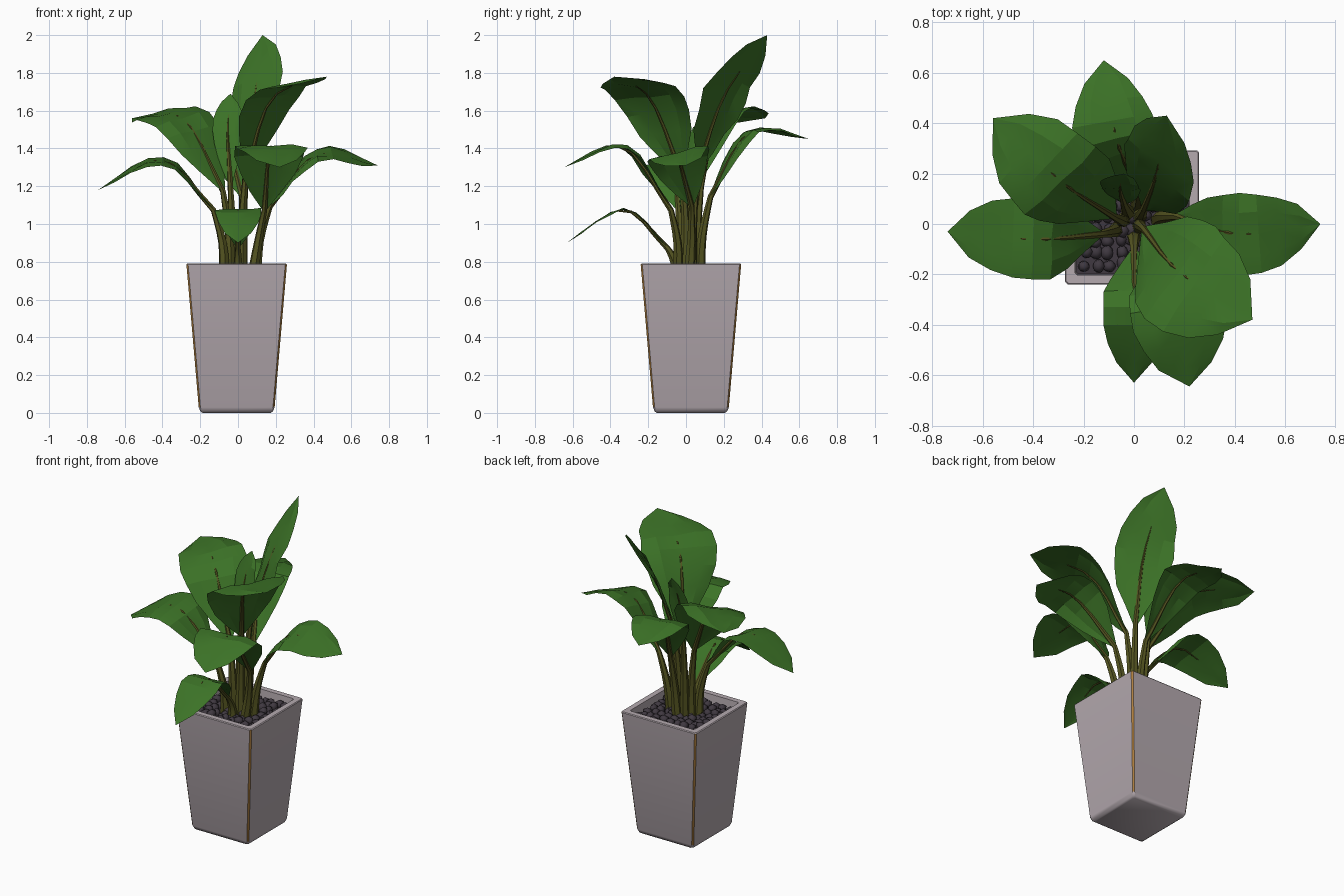
import bpy, bmesh, math, random
from mathutils import Vector

random.seed(4)
if "Cube" in bpy.data.objects:
    bpy.data.objects.remove(bpy.data.objects["Cube"])


def material(name, rgb):
    m = bpy.data.materials.new(name)
    m.use_nodes = True
    m.diffuse_color = (*rgb, 1)
    bsdf = next(n for n in m.node_tree.nodes if n.type == 'BSDF_PRINCIPLED')
    bsdf.inputs["Base Color"].default_value = (*rgb, 1)
    return m


GREEN = material("leaf green", (0.045, 0.17, 0.02))
OLIVE = material("stem olive", (0.09, 0.09, 0.015))
STONE = material("pot stone", (0.46, 0.40, 0.43))
TAN = material("edge tan", (0.42, 0.21, 0.05))
CHARCOAL = material("pebble charcoal", (0.05, 0.04, 0.052))


def make(name, bm, mats, angle):
    bmesh.ops.recalc_face_normals(bm, faces=bm.faces)
    mesh = bpy.data.meshes.new(name)
    bm.to_mesh(mesh)
    bm.free()
    for m in mats:
        mesh.materials.append(m)
    ob = bpy.data.objects.new(name, mesh)
    bpy.context.collection.objects.link(ob)
    bpy.ops.object.select_all(action='DESELECT')
    ob.select_set(True)
    bpy.context.view_layer.objects.active = ob
    bpy.ops.object.shade_smooth_by_angle(angle=math.radians(angle))


def spline(pts, t):
    """Point on a smooth curve through evenly timed pts."""
    p = [2 * pts[0] - pts[1], *pts, 2 * pts[-1] - pts[-2]]
    s = t * (len(pts) - 1)
    i = min(int(s), len(pts) - 2)
    f = s - i
    a, b, c, d = p[i:i + 4]
    return 0.5 * (2 * b + (c - a) * f + (2 * a - 5 * b + 4 * c - d) * f ** 2
                  + (3 * b - a - 3 * c + d) * f ** 3)


def bridge(bm, r1, r2, closed=True):
    n = len(r1)
    return [bm.faces.new((r1[i], r1[(i + 1) % n], r2[(i + 1) % n], r2[i]))
            for i in range(n if closed else n - 1)]


# Pot: tapered square rings with narrow tan corners and a sunken soil floor
CENTRE = Vector((-0.007, 0.026, 0))
CHAMFER = 0.009
bm = bmesh.new()
rings = []
for z, h in [(0, 0.18), (0.008, 0.192), (0.03, 0.201), (0.785, 0.266),
             (0.79, 0.262), (0.79, 0.228), (0.73, 0.224)]:
    ring = []
    for k in range(4):
        a = k * math.pi / 2
        for x, y in ((h, CHAMFER - h), (h, h - CHAMFER)):
            ring.append(bm.verts.new(CENTRE + Vector((x * math.cos(a) - y * math.sin(a),
                                                      x * math.sin(a) + y * math.cos(a), z))))
    rings.append(ring)
for level, (low, high) in enumerate(zip(rings, rings[1:])):
    for i, face in enumerate(bridge(bm, low, high)):
        face.material_index = 1 if level == 2 and i % 2 else 0
bm.faces.new(rings[0])
bm.faces.new(rings[-1]).material_index = 2
make("pot", bm, [STONE, TAN, CHARCOAL], 35)

# Pebbles: jittered grid of low-poly stones
bm = bmesh.new()
COUNT, STEP = 9, 0.047
for i in range(COUNT):
    for j in range(COUNT):
        stone = bmesh.ops.create_icosphere(bm, subdivisions=1, radius=1)["verts"]
        at = CENTRE + STEP * Vector((i - COUNT // 2, j - COUNT // 2, 0))
        at += Vector((random.uniform(-.008, .008), random.uniform(-.008, .008),
                      random.uniform(0.735, 0.752)))
        size = Vector([random.uniform(0.024, 0.034) for _ in range(3)])
        for v in stone:
            v.co = at + v.co * size
make("pebbles", bm, [CHARCOAL], 50)

OUTLINE = [0.08, 0.42, 0.75, 0.94, 1.0, 0.97, 0.84, 0.55, 0.0]


def blade(name, path, half_width, roll):
    """Leaf sheet around a midrib, rolled about its own length in degrees."""
    chord = (path[-1] - path[0]).normalized()
    flat = chord.cross(Vector((0, 0, 1))).normalized()
    side = flat * math.cos(math.radians(roll)) + flat.cross(chord) * math.sin(math.radians(roll))
    bm = bmesh.new()
    rows = []
    for k, w in enumerate(OUTLINE):
        t = k / (len(OUTLINE) - 1)
        tan = (spline(path, min(t + .02, 1)) - spline(path, max(t - .02, 0))).normalized()
        across = (side - tan * side.dot(tan)).normalized()
        up = across.cross(tan)
        row = []
        for u in (-1, -0.55, 0, 0.55, 1):
            reach = w * half_width
            wave = random.uniform(-.012, .012) * abs(u) * w
            lift = 0.2 * (abs(u) - 1.2 * u * u) * reach + wave
            row.append(bm.verts.new(spline(path, t) + up * lift
                                    + across * u * reach * random.uniform(.95, 1.05)))
        rows.append(row)
    for a, b in zip(rows, rows[1:]):
        bridge(bm, a, b, closed=False)
    bmesh.ops.remove_doubles(bm, verts=bm.verts, dist=0.0005)
    make(name, bm, [GREEN], 14)


def stem(name, path):
    """Tapered stalk from the soil that continues under the blade as a rib."""
    base = path[0]
    root = Vector((base.x * 0.55, base.y * 0.55, 0.72))
    mid = root.lerp(base, 0.5) - (path[1] - base) * 0.07
    mid.z = (root.z + base.z) / 2
    line = [spline([root, mid, base], i / 6) for i in range(6)]
    line += [spline(path, i * 0.14) - Vector((0, 0, 0.006)) for i in range(6)]
    bm = bmesh.new()
    rings = []
    for i, p in enumerate(line):
        r = 0.031 - 0.029 * i / (len(line) - 1)
        tan = (line[min(i + 1, len(line) - 1)] - line[max(i - 1, 0)]).normalized()
        e1 = tan.cross(Vector((0.3, 1, 0.1))).normalized()
        e2 = tan.cross(e1)
        rings.append([bm.verts.new(p + r * (e1 * math.cos(a) + e2 * math.sin(a)))
                      for a in (k * math.tau / 6 for k in range(6))])
    for a, b in zip(rings, rings[1:]):
        bridge(bm, a, b)
    bm.faces.new(rings[0])
    bm.faces.new(rings[-1])
    make(name, bm, [OLIVE], 40)


def grow(name, base, middle, tip, half_width, roll=0):
    path = [Vector(base), Vector(middle), Vector(tip)]
    stem(name + "_stem", path)
    blade(name + "_leaf", path, half_width, roll)


# Leaves: midrib base, middle and tip, then half width and roll
grow("tall_back", (.04, .06, 1.28), (.09, .2, 1.68), (.13, .43, 2), .17, 28)
grow("upper_front", (.04, -.02, 1.26), (.18, -.19, 1.67), (.47, -.38, 1.78), .23, -5)
grow("upper_side", (-.08, .03, 1.18), (-.29, .17, 1.56), (-.56, .42, 1.56), .2, 14)
grow("right", (-.13, -.04, 1.08), (-.4, -.06, 1.34), (-.74, -.03, 1.18), .165, 7)
grow("left", (.17, .03, 1.1), (.42, -.04, 1.37), (.74, 0, 1.31), .165, -14)
grow("front", (.14, -.08, 1.08), (.17, -.33, 1.41), (.22, -.645, 1.3), .195)
grow("low_front", (0, -.1, .88), (0, -.33, 1.08), (0, -.63, .9), .125)
grow("back", (.02, .13, 1.15), (-.07, .34, 1.49), (-.12, .65, 1.45), .16)
grow("small_middle", (-.04, .08, 1.2), (-.055, .14, 1.5), (-.04, .2, 1.69), .08, 12)
